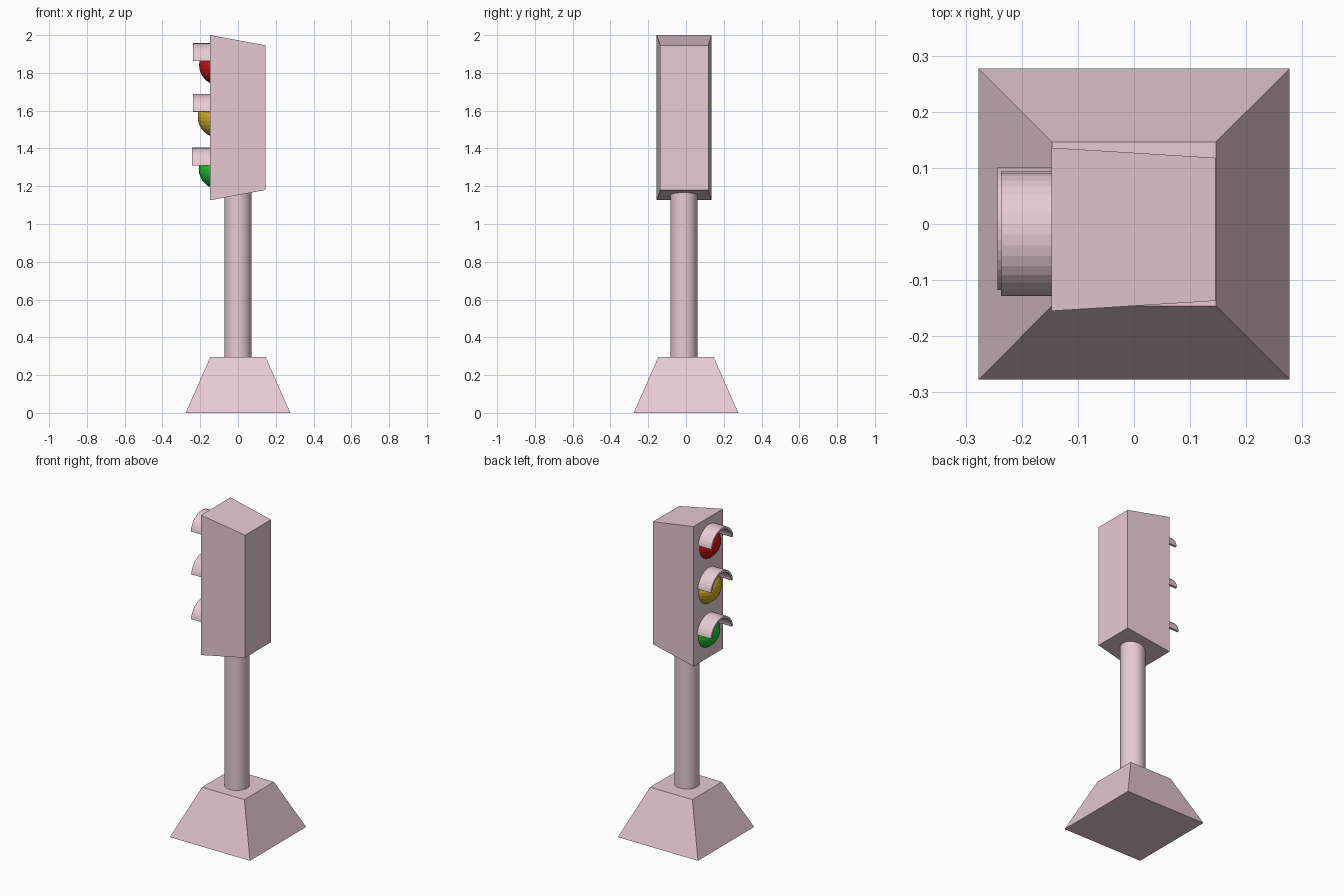
import bpy, bmesh, math

if "Cube" in bpy.data.objects:
    bpy.data.objects.remove(bpy.data.objects["Cube"])


def material(name, rgb):
    m = bpy.data.materials.new(name)
    m.diffuse_color = (*rgb, 1)
    m.use_nodes = True
    m.node_tree.nodes["Principled BSDF"].inputs["Base Color"].default_value = m.diffuse_color
    return m


PINK = material("dusty pink", (0.82, 0.61, 0.68))
RED = material("signal red", (0.60, 0.006, 0.008))
YELLOW = material("signal yellow", (0.64, 0.43, 0.02))
GREEN = material("signal green", (0.012, 0.58, 0.03))


def finish(name, bm, mat):
    bmesh.ops.recalc_face_normals(bm, faces=bm.faces)
    me = bpy.data.meshes.new(name)
    bm.to_mesh(me)
    bm.free()
    me.materials.append(mat)
    ob = bpy.data.objects.new(name, me)
    bpy.context.collection.objects.link(ob)
    return ob


def loft(name, rings, mat):
    """Skin rings of points and cap both ends."""
    bm = bmesh.new()
    vs = [[bm.verts.new(p) for p in r] for r in rings]
    n = len(rings[0])
    for a, b in zip(vs, vs[1:]):
        for i in range(n):
            j = (i + 1) % n
            bm.faces.new((a[i], a[j], b[j], b[i]))
    bm.faces.new(vs[0])
    bm.faces.new(vs[-1])
    return finish(name, bm, mat)


def square_z(h, z):
    return [(-h, -h, z), (h, -h, z), (h, h, z), (-h, h, z)]


def rect_x(x, y0, y1, z0, z1):
    return [(x, y0, z0), (x, y1, z0), (x, y1, z1), (x, y0, z1)]


def circle_z(r, y, z, n=32):
    return [(r * math.cos(2 * math.pi * i / n), y + r * math.sin(2 * math.pi * i / n), z)
            for i in range(n)]


# Tapered foot, round pole and tapered signal housing
loft("base", [square_z(0.277, 0), square_z(0.146, 0.297)], PINK)
pole = loft("pole", [circle_z(0.071, -0.011, 0.29), circle_z(0.071, -0.011, 1.17)], PINK)
loft("signal_housing", [rect_x(-0.147, -0.155, 0.136, 1.126, 2.0),
                        rect_x(0.145, -0.137, 0.118, 1.18, 1.946)], PINK)


# Domed lamp, mostly sunk in the housing
def lamp(name, x_tip, y, z, r, mat):
    bm = bmesh.new()
    bmesh.ops.create_uvsphere(bm, u_segments=32, v_segments=16, radius=r)
    bmesh.ops.translate(bm, verts=bm.verts, vec=(x_tip + r, y, z))
    return finish(name, bm, mat)


# Curved hood: a thin arched strip swept out from the housing
def visor(name, x_tip, y, z, r=0.111, t=0.013, drop=0.018, steps=16):
    a0 = math.asin(drop / r)
    rings = []
    for i in range(steps + 1):
        a = a0 + (math.pi - 2 * a0) * i / steps
        c, s = math.cos(a), math.sin(a)
        rings.append([(x, y + q * c, z + q * s)
                      for x, q in ((-0.14, r), (x_tip, r), (x_tip, r - t), (-0.14, r - t))])
    return loft(name, rings, PINK)


# colour, lamp tip, visor tip, y, lamp z, lamp radius, visor z
for label, mat, tip, vtip, y, z, r, vz in (
        ("red", RED, -0.206, -0.237, -0.019, 1.842, 0.108, 1.846),
        ("yellow", YELLOW, -0.213, -0.237, -0.015, 1.567, 0.11, 1.577),
        ("green", GREEN, -0.208, -0.243, -0.008, 1.292, 0.108, 1.293)):
    lamp(label + "_lamp", tip, y, z, r, mat)
    visor(label + "_visor", vtip, y, vz)

# Smooth the round pole
for ob in bpy.context.selected_objects:
    ob.select_set(False)
pole.select_set(True)
bpy.context.view_layer.objects.active = pole
bpy.ops.object.shade_smooth_by_angle(angle=math.radians(30))
